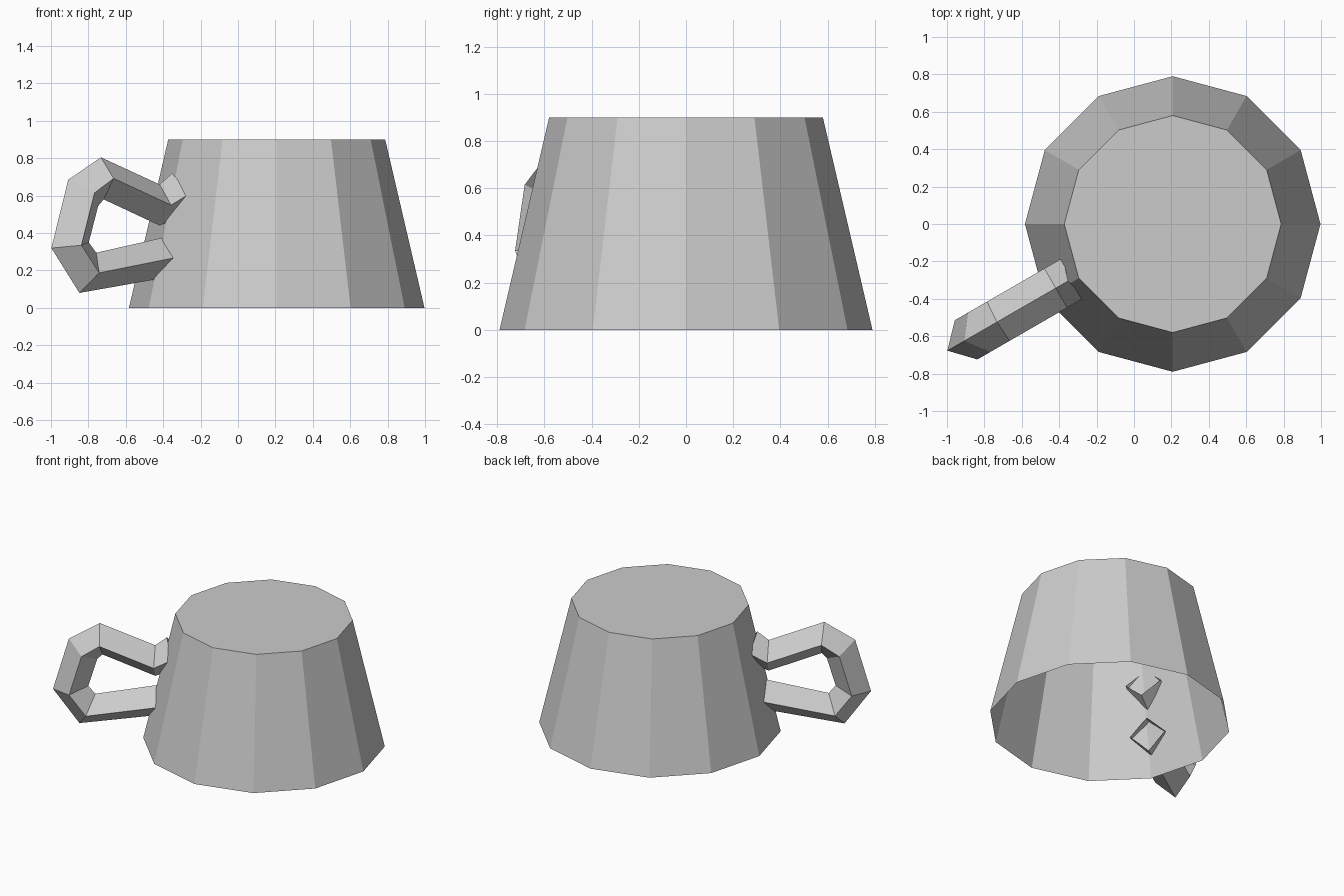
import bpy, bmesh, math
from mathutils import Vector

if "Cube" in bpy.data.objects:
    bpy.data.objects.remove(bpy.data.objects["Cube"])

CX = 0.207  # cup axis


def finish(name, bm):
    bmesh.ops.recalc_face_normals(bm, faces=bm.faces)
    me = bpy.data.meshes.new(name)
    bm.to_mesh(me)
    bm.free()
    ob = bpy.data.objects.new(name, me)
    bpy.context.collection.objects.link(ob)
    return ob


def bridge(bm, a, b):
    n = len(a)
    for i in range(n):
        j = (i + 1) % n
        bm.faces.new((a[i], a[j], b[j], b[i]))


# Upturned cup: 12-sided tapered shell, closed top, open below
bm = bmesh.new()
rings = []
for r, z in ((0.79, 0.0), (0.58, 0.9)):
    rings.append([bm.verts.new((CX + r * math.cos(i * math.pi / 6),
                                r * math.sin(i * math.pi / 6), z))
                  for i in range(12)])
bridge(bm, rings[0], rings[1])
bm.faces.new(rings[1])
finish("cup_body", bm)

# Handle: open diamond-section tube, outer and inner ridges as (radius, height)
outer = [(0.637, 0.72), (0.713, 0.66), (1.076, 0.805), (1.278, 0.685),
         (1.382, 0.32), (1.209, 0.08), (0.70, 0.158)]
inner = [(0.56, 0.50), (0.713, 0.44), (1.059, 0.58), (1.093, 0.545),
         (1.151, 0.35), (1.105, 0.295), (0.66, 0.382)]
ang = math.radians(210)
out_dir = Vector((math.cos(ang), math.sin(ang), 0))
side_dir = Vector((-math.sin(ang), math.cos(ang), 0))
MID, HALF = 0.016, 0.121  # sideways offset and half width

bm = bmesh.new()
rings = []
for o, i in zip(outer, inner):
    m = ((o[0] + i[0]) / 2, (o[1] + i[1]) / 2)
    ring = []
    for (r, z), t in ((o, 0), (m, HALF), (i, 0), (m, -HALF)):
        # side_dir points front-right at 300 degrees
        p = Vector((CX, 0, z)) + out_dir * r + side_dir * (t - MID)
        ring.append(bm.verts.new(p))
    rings.append(ring)
for a, b in zip(rings, rings[1:]):
    bridge(bm, a, b)
finish("handle", bm)
